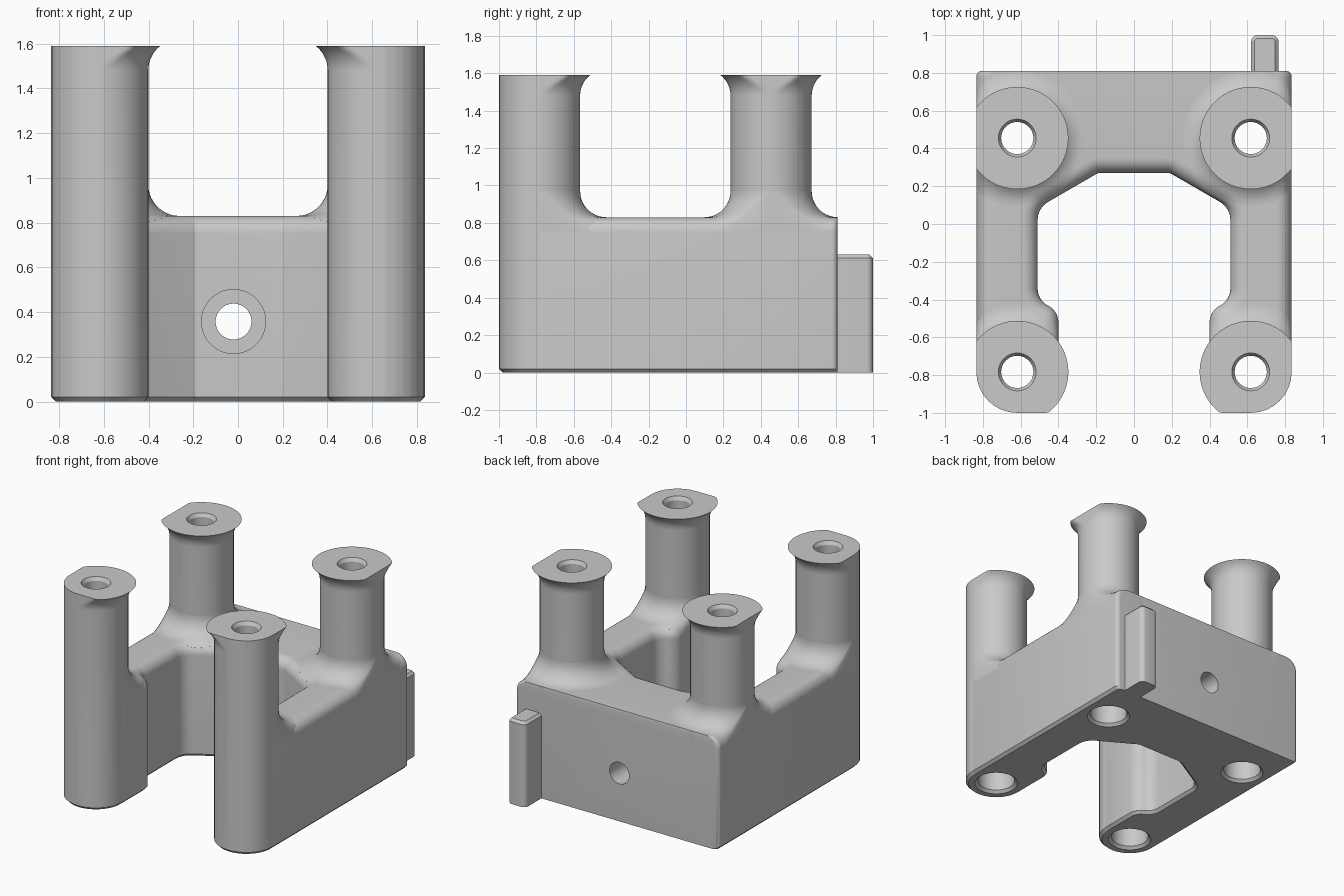
import bpy, bmesh, math
from mathutils import Vector, Matrix
from mathutils.geometry import intersect_line_line_2d, intersect_point_line

if "Cube" in bpy.data.objects:
    bpy.data.objects.remove(bpy.data.objects["Cube"])

GREY = (0.585, 0.585, 0.585, 1)
mat = bpy.data.materials.new("plain grey")
mat.use_nodes = True
mat.diffuse_color = GREY
mat.node_tree.nodes["Principled BSDF"].inputs["Base Color"].default_value = GREY

HX, FRONT, BACK = 0.835, -1.0, 0.81       # body limits
DECK, TOP = 0.83, 1.59                    # deck and post heights
R, FILLET, ROUND, CHAMFER = 0.217, 0.14, 0.08, 0.02
SEGS = 96
PX = HX - R
POSTS = {"front": FRONT + R, "rear": 0.455}


def make_object(name, bm):
    bm.normal_update()
    bmesh.ops.recalc_face_normals(bm, faces=bm.faces)
    mesh = bpy.data.meshes.new(name)
    bm.to_mesh(mesh)
    bm.free()
    mesh.materials.append(mat)
    ob = bpy.data.objects.new(name, mesh)
    bpy.context.collection.objects.link(ob)
    return ob


def activate(ob):
    bpy.ops.object.select_all(action='DESELECT')
    ob.select_set(True)
    bpy.context.view_layer.objects.active = ob


def smooth(ob):
    activate(ob)
    bpy.ops.object.shade_smooth_by_angle(angle=math.radians(30))


def skin(name, rings, loop=False):
    """Join rings of points; loop back to the first ring or cap both ends."""
    bm = bmesh.new()
    vs = [[bm.verts.new(p) for p in ring] for ring in rings]
    n = len(vs[0])
    pairs = list(zip(vs, vs[1:])) + ([(vs[-1], vs[0])] if loop else [])
    for a, b in pairs:
        for i in range(n):
            j = (i + 1) % n
            bm.faces.new((a[i], a[j], b[j], b[i]))
    if not loop:
        caps = [bm.faces.new(vs[0]), bm.faces.new(vs[-1])]
        bm.normal_update()
        bmesh.ops.triangulate(bm, faces=caps)
    return make_object(name, bm)


def rounded(corners, steps=8):
    """Polygon with each (x, y, radius) corner replaced by an arc."""
    pts = []
    for i, (x, y, r) in enumerate(corners):
        p = Vector((x, y))
        if r == 0:
            pts.append(p)
            continue
        u = (p - Vector(corners[i - 1][:2])).normalized()
        v = (Vector(corners[(i + 1) % len(corners)][:2]) - p).normalized()
        turn = math.atan2(u.x * v.y - u.y * v.x, u.dot(v))
        start = p - u * r * math.tan(abs(turn) / 2)
        centre = start + Vector((-u.y, u.x)) * math.copysign(r, turn)
        for k in range(steps + 1):
            pts.append(centre + Matrix.Rotation(turn * k / steps, 2) @ (start - centre))
    return pts


def mirrored(half):
    return half + [(-x, y, r) for x, y, r in reversed(half)]


def inset(pts, d):
    """Move the outline inwards, leaving the back edge where it is."""
    out = []
    for i, p in enumerate(pts):
        a, b = p - pts[i - 1], pts[(i + 1) % len(pts)] - p
        n1 = Vector((a.y, -a.x)).normalized()
        n2 = Vector((b.y, -b.x)).normalized()
        n = (n1 + n2) / (1 + n1.dot(n2))
        if p.y > BACK - 0.035:
            n = Vector((math.copysign(1, p.x), 0))
        out.append(p - n * d)
    return out


def reach(pts, c, ang):
    """Distance from c to the outline along one direction."""
    far = c + 3 * Vector((math.cos(ang), math.sin(ang)))
    hits = [intersect_line_line_2d(c, far, pts[i - 1], pts[i]) for i in range(len(pts))]
    return min([(h - c).length for h in hits if h] or [9])


def edge_drop(pts, p):
    """How far the rounded rim lies below the deck at p."""
    best = ROUND
    for i, b in enumerate(pts):
        a = pts[i - 1]
        if min(a.y, b.y) > BACK - 0.01:
            continue
        t = intersect_point_line(p, a, b)[1]
        best = min(best, (p - a.lerp(b, min(1, max(0, t)))).length)
    return ROUND - math.sqrt(max(0, ROUND ** 2 - (ROUND - best) ** 2))


def lathe(name, profile, c=(0, 0), clip=None, loop=False):
    c = Vector(c)
    angles = [2 * math.pi * i / SEGS for i in range(SEGS)]
    limit = [reach(clip, c, a) if clip else 9 for a in angles]
    rings = [[(c.x + min(r, m) * math.cos(a), c.y + min(r, m) * math.sin(a), z)
              for a, m in zip(angles, limit)] for r, z in profile]
    return skin(name, rings, loop)


# The arms end inside the front posts, which form the rounded front
tip = POSTS["front"]
footprint = rounded(mirrored([
    (0.19, 0.27, 0.03), (0.51, 0.085, 0.11), (0.51, -0.4, 0.1), (0.4, -0.4635, 0.1),
    (0.4, tip, 0), (0.43, tip - 0.08, 0), (HX - 0.03, tip - 0.08, 0), (HX, tip, 0),
    (HX, BACK, 0.03)]))
envelope = rounded(mirrored([(HX, FRONT, R), (HX, BACK, 0.03)]))

# U-shaped body: chamfered foot, rounded rim
levels = [(CHAMFER, 0), (0, CHAMFER)]
for k in range(9):
    a = math.pi / 2 * k / 8
    levels.append((ROUND * (1 - math.cos(a)), DECK - ROUND * (1 - math.sin(a))))
body = skin("body", [[(p.x, p.y, z) for p in inset(footprint, d)] for d, z in levels])

# Room for the post bores, and the stepped screw hole in the back wall
cutters = [lathe("post_cutter", [(0.18, -0.1), (0.18, 1)], (s * PX, y))
           for s in (-1, 1) for y in POSTS.values()]
screw = lathe("screw_cutter", [(0.143, 0.2), (0.143, 0.5), (0.08, 0.5), (0.08, 1)])
screw.matrix_world = Matrix.Translation((-0.02, 0, 0.358)) @ Matrix.Rotation(-math.pi / 2, 4, 'X')
for cutter in cutters + [screw]:
    cutter.hide_render = True
    mod = body.modifiers.new("cut", 'BOOLEAN')
    mod.operation, mod.solver, mod.object = 'DIFFERENCE', 'EXACT', cutter
    activate(body)
    bpy.ops.object.modifier_apply(modifier=mod.name)
    bpy.data.objects.remove(cutter)
smooth(body)

# Post profile: foot chamfer, flared head, chamfered screw hole, wide lower bore
flare = [(R + FILLET - math.sqrt(FILLET ** 2 - h ** 2), 1.48 + h)
         for h in [0.11 * k / 8 for k in range(9)]]
post = [(R - CHAMFER, 0), (R, CHAMFER)] + flare + [
    (0.1, TOP), (0.085, TOP - 0.025), (0.085, 1.2), (0.13, 1.2), (0.13, 0.02), (0.15, 0)]


def post_root(name, c):
    """Concave fillet between a post and the deck, trimmed to the body."""
    rings = [[] for _ in range(15)]
    for i in range(SEGS):
        a = 2 * math.pi * i / SEGS
        ray = Vector((math.cos(a), math.sin(a)))
        end = max(0.21, min(R + FILLET, reach(footprint, c, a)))
        for k in range(13):
            step = 1 - math.cos(math.pi / 2 * (k - 1) / 11)
            r = 0.2 if k == 0 else min(R, end) + max(0, end - R) * step
            p = c + ray * r
            run = min(FILLET, max(0, R + FILLET - r))
            z = DECK + FILLET - math.sqrt(FILLET ** 2 - run ** 2)
            # The rounded rim fades out where the fillet turns upright
            z -= edge_drop(footprint, p) * (1 - run / FILLET)
            rings[k].append((p.x, p.y, z))
        for k, r in ((13, end), (14, 0.2)):
            rings[k].append((*(c + ray * r), DECK - ROUND - 0.01))
    return skin(name, rings, loop=True)


for side, s in (("left", 1), ("right", -1)):
    for end, y in POSTS.items():
        c = Vector((s * PX, y))
        smooth(lathe(f"{end}_{side}_post", post, c, envelope, loop=True))
        smooth(post_root(f"{end}_{side}_post_fillet", c))

# Upright tab on the back: rounded outer corners, chamfered top
bm = bmesh.new()
bmesh.ops.create_cube(bm, size=1, matrix=Matrix.Translation((0.6925, 0.89, 0.315))
                      @ Matrix.Diagonal((0.145, 0.22, 0.63, 1)))
corners = [e for e in bm.edges if all(v.co.y > 0.9 for v in e.verts)
           and e.verts[0].co.x == e.verts[1].co.x]
bmesh.ops.bevel(bm, geom=corners, offset=0.035, segments=5, profile=0.5, affect='EDGES')
top = [e for e in bm.edges if all(v.co.z > 0.6 for v in e.verts)]
bmesh.ops.bevel(bm, geom=top, offset=0.018, segments=1, affect='EDGES')
smooth(make_object("back_tab", bm))
